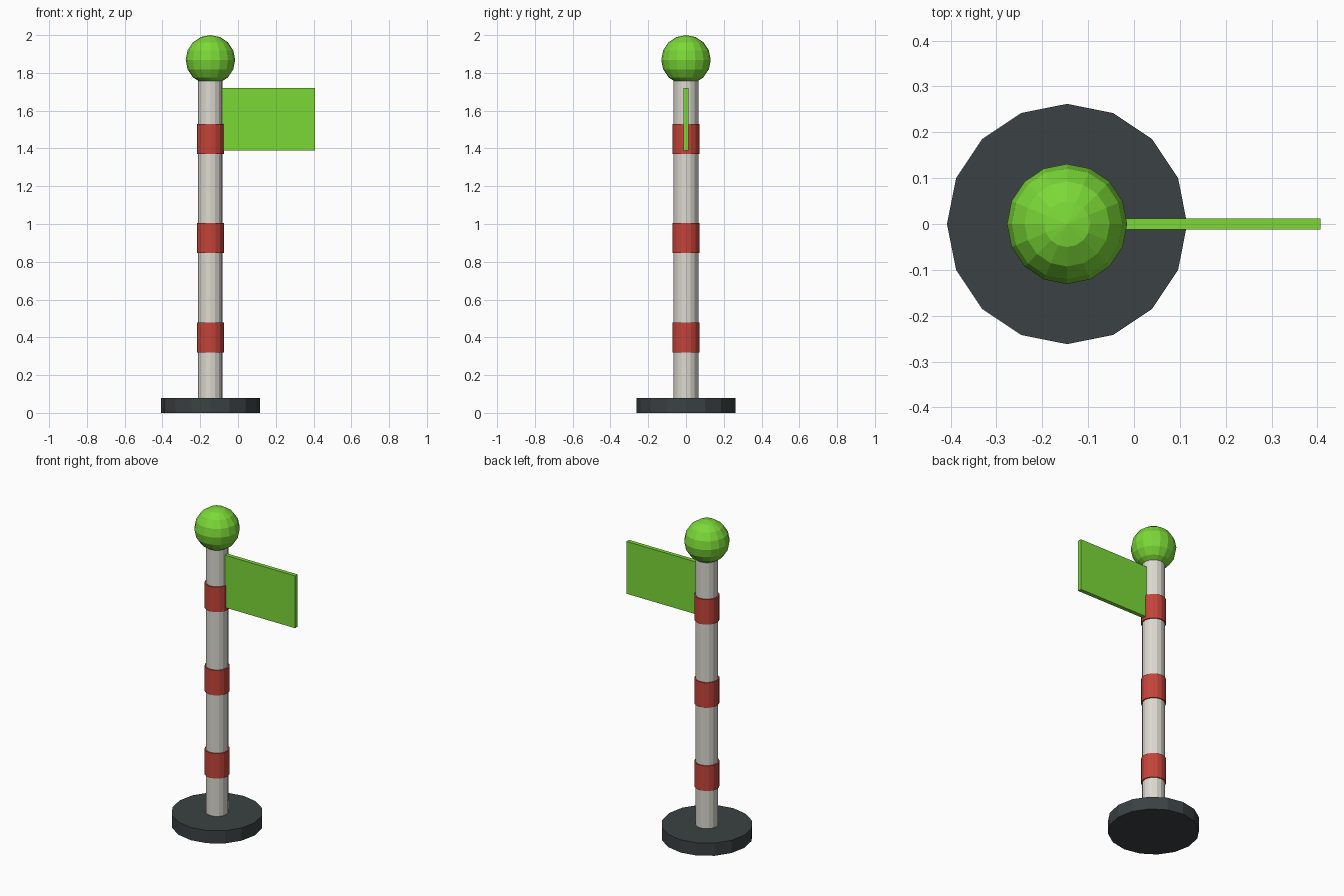
import bpy

cube = bpy.data.objects.get("Cube")
if cube:
    bpy.data.objects.remove(cube, do_unlink=True)

AXIS_X = -0.146  # pole axis
SIDES = 16


def material(name, hex_code):
    """Flat material from an sRGB hex colour."""
    srgb = [int(hex_code[i:i + 2], 16) / 255 for i in (0, 2, 4)]
    linear = [c / 12.92 if c < 0.04 else ((c + 0.055) / 1.055) ** 2.4 for c in srgb]
    mat = bpy.data.materials.new(name)
    mat.use_nodes = True
    mat.diffuse_color = (*linear, 1)
    mat.node_tree.nodes["Principled BSDF"].inputs["Base Color"].default_value = (*linear, 1)
    return mat


def finish(name, mat):
    obj = bpy.context.object
    obj.name = name
    obj.data.materials.append(mat)
    return obj


def cylinder(name, radius, bottom, top, mat):
    bpy.ops.mesh.primitive_cylinder_add(
        vertices=SIDES, radius=radius, depth=top - bottom,
        location=(AXIS_X, 0, (bottom + top) / 2))
    return finish(name, mat)


green = material("bright green", "7BD837")
white = material("warm white", "DCD9D0")
red = material("brick red", "C4443A")
dark = material("dark slate", "3B4143")

# Base and pole
cylinder("base", 0.262, 0, 0.08, dark)
cylinder("pole", 0.065, 0.08, 1.8, white)

# Evenly spaced bands around the pole
for i in range(3):
    middle = 0.4 + i * 0.525
    cylinder(f"band_{i + 1}", 0.072, middle - 0.079, middle + 0.079, red)

# Ball on top
bpy.ops.mesh.primitive_uv_sphere_add(
    segments=SIDES, ring_count=8, radius=0.131, location=(AXIS_X, 0, 1.869))
finish("top_ball", green)

# Flag panel
left, right, low, high = -0.085, 0.407, 1.39, 1.72
bpy.ops.mesh.primitive_cube_add(size=1, location=((left + right) / 2, 0, (low + high) / 2))
flag = finish("flag", green)
flag.scale = (right - left, 0.025, high - low)
